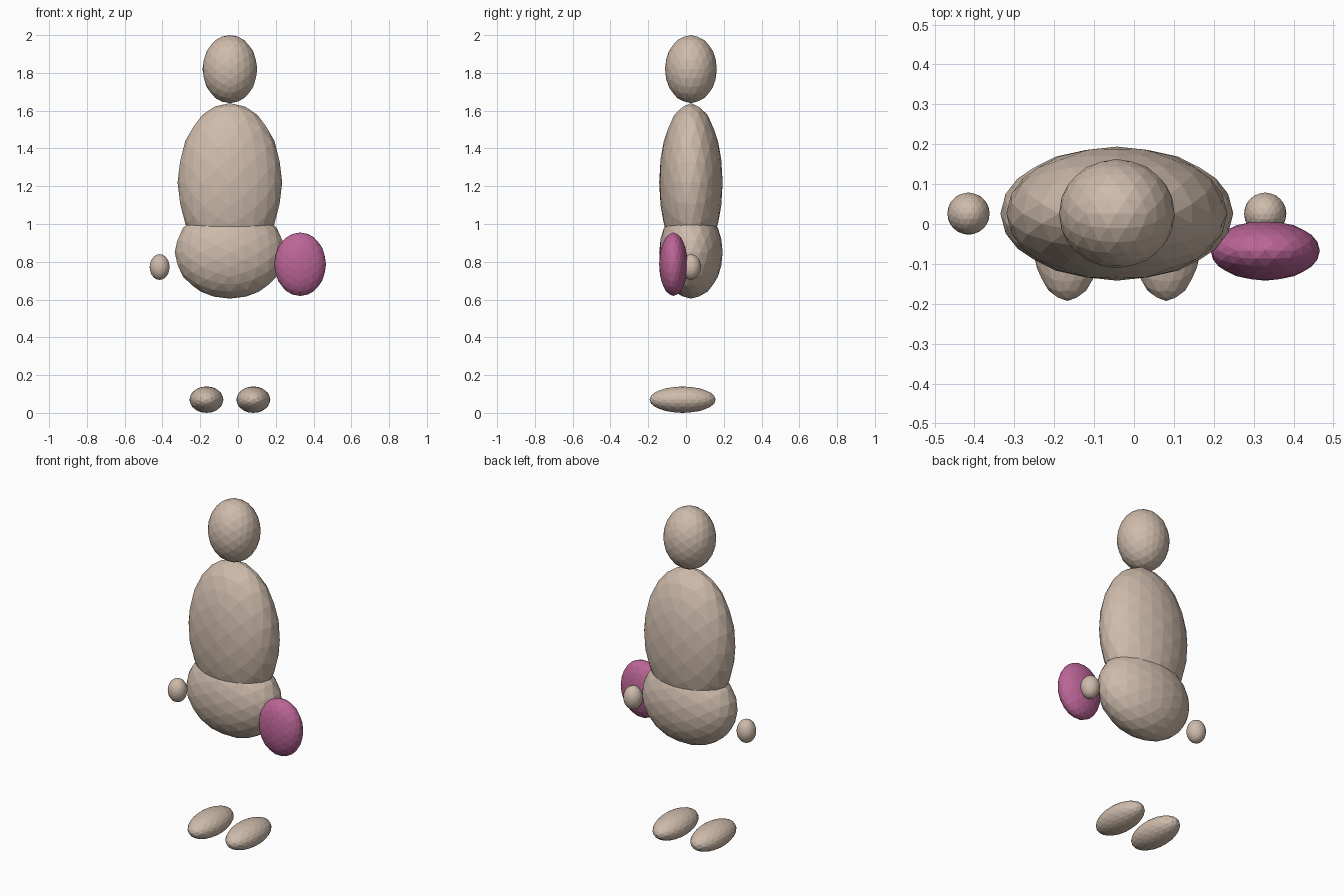
import bpy
import bmesh
import math
from mathutils import Matrix, Vector

cube = bpy.data.objects.get("Cube")
if cube:
    bpy.data.objects.remove(cube, do_unlink=True)


def make_material(name, color):
    mat = bpy.data.materials.new(name)
    mat.use_nodes = True
    mat.diffuse_color = color
    mat.node_tree.nodes["Principled BSDF"].inputs["Base Color"].default_value = color
    return mat


beige = make_material("beige", (0.62, 0.50, 0.41, 1))
pink = make_material("pink", (0.50, 0.13, 0.31, 1))

# Turn the icosphere so an edge, not a corner, lies at each pole
TILT = Matrix.Rotation(-math.atan(2) / 2, 4, 'Y')


def ellipsoid(name, center, radii, mat):
    """Flat-shaded, low-poly ellipsoid."""
    bm = bmesh.new()
    bmesh.ops.create_icosphere(bm, subdivisions=3, radius=1, matrix=TILT)
    bmesh.ops.scale(bm, vec=Vector(radii), verts=bm.verts)
    mesh = bpy.data.meshes.new(name)
    bm.to_mesh(mesh)
    bm.free()
    mesh.materials.append(mat)
    obj = bpy.data.objects.new(name, mesh)
    obj.location = center
    bpy.context.collection.objects.link(obj)
    return obj


MID_X, MID_Y = -0.043, 0.026

# Body
ellipsoid("head", (MID_X, MID_Y, 1.82), (0.145, 0.137, 0.18), beige)
ellipsoid("torso", (MID_X, MID_Y, 1.22), (0.277, 0.168, 0.42), beige)
ellipsoid("hips", (MID_X, MID_Y, 0.85), (0.292, 0.168, 0.245), beige)

# Hands and feet
for side, sign in (("left", 1), ("right", -1)):
    ellipsoid(side + "_hand", (MID_X + sign * 0.372, MID_Y, 0.772),
              (0.053, 0.053, 0.068), beige)
    ellipsoid(side + "_foot", (MID_X + sign * 0.124, -0.018, 0.07),
              (0.09, 0.175, 0.07), beige)

# Flat round item held in front of the left hand
ellipsoid("held_disc", (0.329, -0.067, 0.787), (0.137, 0.075, 0.168), pink)
